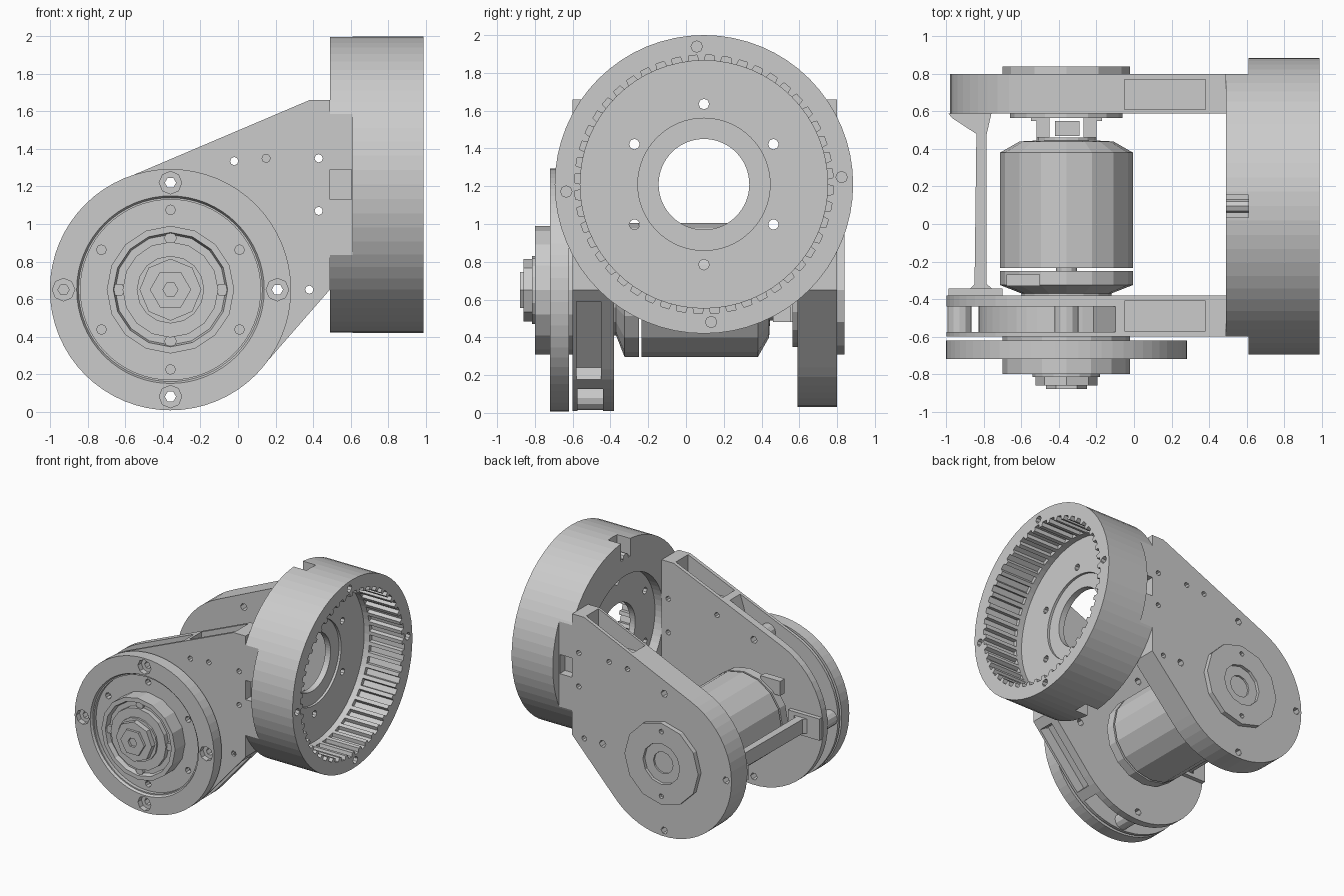
import bpy, bmesh
from math import sin, cos, pi, radians

if "Cube" in bpy.data.objects:
    bpy.data.objects.remove(bpy.data.objects["Cube"])

PX, PZ = -0.36, 0.65      # joint axis, runs along y
HY, HZ = 0.095, 1.21      # ring housing axis, runs along x


def place(axis, u, v, t):
    return {'x': (t, u, v), 'y': (u, t, v), 'z': (u, v, t)}[axis]


def finish(name, bm):
    bmesh.ops.remove_doubles(bm, verts=bm.verts, dist=1e-5)
    bmesh.ops.recalc_face_normals(bm, faces=bm.faces)
    me = bpy.data.meshes.new(name)
    bm.to_mesh(me)
    bm.free()
    ob = bpy.data.objects.new(name, me)
    bpy.context.collection.objects.link(ob)
    return ob


def prism(name, pts, axis, a, b):
    """Extrude a 2D outline along an axis from a to b."""
    bm = bmesh.new()
    lo = [bm.verts.new(place(axis, u, v, a)) for u, v in pts]
    hi = [bm.verts.new(place(axis, u, v, b)) for u, v in pts]
    bm.faces.new(lo)
    bm.faces.new(hi)
    n = len(pts)
    for i in range(n):
        j = (i + 1) % n
        bm.faces.new((lo[i], lo[j], hi[j], hi[i]))
    return finish(name, bm)


def lathe(name, prof, axis='y', c=(PX, PZ), n=48, phase=0.0):
    """Revolve a closed (radius, position) profile round an axis."""
    bm = bmesh.new()
    rings = [[bm.verts.new(place(axis, c[0] + r * cos(phase + 2 * pi * k / n),
                                 c[1] + r * sin(phase + 2 * pi * k / n), t))
              for k in range(n)] for r, t in prof]
    for i, ra in enumerate(rings):
        rb = rings[(i + 1) % len(rings)]
        if prof[i][0] == 0 and prof[(i + 1) % len(prof)][0] == 0:
            continue
        for k in range(n):
            m = (k + 1) % n
            bm.faces.new((ra[k], ra[m], rb[m], rb[k]))
    return finish(name, bm)


def disc(name, r, a, b, axis='y', c=(PX, PZ), n=48, phase=0.0):
    return prism(name, arc(c, r, phase, phase + 2 * pi * (n - 1) / n, n), axis, a, b)


def box(name, x0, x1, y0, y1, z0, z1):
    return prism(name, [(x0, y0), (x1, y0), (x1, y1), (x0, y1)], 'z', z0, z1)


def arc(c, r, a, b, n):
    return [(c[0] + r * cos(a + (b - a) * k / (n - 1)),
             c[1] + r * sin(a + (b - a) * k / (n - 1))) for k in range(n)]


def polar(c, r, deg):
    return (c[0] + r * cos(radians(deg)), c[1] + r * sin(radians(deg)))


def cut(ob, cutters):
    for c in cutters:
        m = ob.modifiers.new("cut", 'BOOLEAN')
        m.operation, m.solver, m.object = 'DIFFERENCE', 'EXACT', c
        c.hide_render = True
    bpy.context.view_layer.update()
    dg = bpy.context.evaluated_depsgraph_get()
    me = bpy.data.meshes.new_from_object(ob.evaluated_get(dg))
    ob.modifiers.clear()
    ob.data = me
    for c in cutters:
        bpy.data.objects.remove(c)


P, H = (PX, PZ), (HY, HZ)
HOLES = [(-0.02, 1.335), (0.43, 1.35), (0.43, 1.07), (0.38, 0.65)]
RIM = [polar(P, 0.57, a) for a in (0, 90, 180, 270)]


def arm(name, r, y0, y1, slot):
    outline = ([(0.49, 0.65), (0.49, 1.66), (0.38, 1.66)]
               + arc(P, r, radians(113), radians(318.8), 32))
    ob = prism(name, outline, 'y', y0, y1)
    cutters = [disc("hole", 0.022, y0 - .1, y1 + .1, c=h, n=8) for h in HOLES]
    cutters += [disc("hole", 0.03, y0 - .1, y1 + .1, c=h, n=6) for h in RIM]
    # cable pocket in the sloping top
    cutters.append(prism("pocket", [(-0.05, 1.8), (-0.05, 1.40), (0.38, 1.40), (0.38, 1.8)],
                         'y', *slot))
    return ob, cutters


# Back arm with its cover
ob, cs = arm("back_arm", 0.62, 0.59, 0.80, (0.61, 0.77))
cut(ob, cs + [disc("hole", 0.022, 0.75, 0.9, c=(0.15, 1.35), n=8)])
cover = lathe("back_cover", [(0.09, 0.78), (0.34, 0.78), (0.34, 0.84), (0.17, 0.84),
                             (0.17, 0.815), (0.09, 0.815)], n=12)
cut(cover, [disc("hole", 0.02, 0.81, 0.9, c=polar(P, 0.27, a), n=8) for a in (90, 270)])
disc("back_cover_socket", 0.1, 0.76, 0.79, n=6)
disc("back_inner_pad", 0.30, 0.565, 0.60, n=16)

# Front arm: two skins round a core, open at the rim
ob, cs = arm("front_arm", 0.64, -0.60, -0.38, (-0.57, -0.41))
a0, a1 = radians(72), radians(305)
cs.append(prism("rim_gap", arc(P, 0.85, a0, a1, 32) + arc(P, 0.47, a1, a0, 32),
                'y', -0.575, -0.44))
cs.append(prism("lower_pocket", [(0.10, 0.15), (0.47, 0.57), (0.36, 0.64), (0.01, 0.24)],
                'y', -0.58, -0.45))
cs.append(disc("hole", 0.022, -0.65, -0.55, c=(0.15, 1.35), n=8))
cut(ob, cs)
for h in RIM[1:]:
    lathe("rim_post", [(0.03, -0.58), (0.065, -0.58), (0.065, -0.43), (0.03, -0.43)], c=h, n=12)

# Front output disc with recessed face
ob = lathe("output_disc", [(0, -0.62), (0.643, -0.62), (0.643, -0.72), (0.50, -0.72),
                           (0.49, -0.70), (0.48, -0.70), (0.48, -0.67), (0, -0.67)], n=64)
cs = []
for h in RIM:
    cs += [disc("bore", 0.06, -0.75, -0.675, c=h, n=8), disc("hole", 0.03, -0.7, -0.6, c=h, n=6)]
cs += [disc("hole", 0.026, -0.75, -0.60, c=polar(P, 0.425, a), n=8)
       for a in range(30, 390, 60)]
cut(ob, cs)
lathe("output_drum", [(0, -0.60), (0.34, -0.60), (0.34, -0.80), (0.305, -0.80), (0.295, -0.76),
                      (0.255, -0.76), (0.255, -0.80), (0, -0.80)], n=16)
for a in (0, 90, 180, 270):
    disc("drum_bolt", 0.035, -0.785, -0.75, c=polar(P, 0.275, a), n=6)
disc("output_washer", 0.18, -0.815, -0.79, n=16)
disc("output_nut", 0.165, -0.86, -0.80, n=8)
lathe("output_screw", [(0, -0.82), (0.11, -0.82), (0.11, -0.88), (0.04, -0.88),
                       (0.04, -0.84), (0, -0.84)], n=6)

# Motor can, rotor flange and rear connector
lathe("motor_can", [(0, -0.235), (0.355, -0.235), (0.355, 0.38), (0.25, 0.44),
                    (0.16, 0.445), (0.16, 0.46), (0, 0.46)], n=16)
lathe("motor_flange", [(0, -0.25), (0.355, -0.25), (0.355, -0.325), (0.24, -0.37),
                       (0.24, -0.39), (0, -0.39)], n=16)
disc("motor_shaft", 0.055, -0.26, -0.22, n=12)
for x in (-0.52, -0.27):
    box("connector_leg", x, x + 0.07, 0.46, 0.59, 0.48, 0.84)
    box("connector_foot", x - 0.03 + (x > -.4) * .06, x + 0.04 + (x > -.4) * .06,
        0.55, 0.57, 0.48, 0.84)
box("connector_plug", -0.42, -0.29, 0.47, 0.55, 0.53, 0.80)
box("sensor_block", -0.68, -0.50, -0.33, -0.27, 0.88, 1.0)

# Cable strut between the arms, flared at the ends
prism("cable_strut", [(-0.99, 0.59), (-0.76, 0.59), (-0.785, 0.48), (-0.785, -0.32),
                      (-0.75, -0.35), (-0.75, -0.38), (-0.88, -0.38), (-0.88, -0.35),
                      (-0.85, -0.32), (-0.84, 0.48), (-0.97, 0.565)], 'z', 0.59, 0.71)
box("strut_foot", -0.99, -0.70, -0.39, -0.345, 0.56, 0.74)

# Ring housing: stepped cup with an internally toothed bore
ob = lathe("ring_housing", [(0.24, 0.57), (0.50, 0.57), (0.50, 0.49), (0.79, 0.49), (0.79, 0.99),
                            (0.655, 0.99), (0.655, 0.64), (0.35, 0.64), (0.35, 0.62),
                            (0.24, 0.62)], 'x', H, 64)
teeth, N = [], 48
for k in range(N):
    for f, r in ((0, 0.645), (0.3, 0.645), (0.4, 0.685), (0.9, 0.685)):
        teeth.append(polar(H, r, 360 * (k + f) / N))
cs = [prism("teeth", teeth, 'x', 0.69, 1.1)]
cs += [box("flat", 0.4, 0.61, -1.2, -0.60, 0.2, 2.2), box("flat", 0.4, 0.61, 0.80, 1.4, 0.2, 2.2)]
cs += [disc("hole", 0.03, 0.8, 1.1, 'x', polar(H, 0.73, a), 8) for a in (3, 93, 183, 273)]
cs += [disc("hole", 0.028, 0.4, 1.1, 'x', polar(H, 0.425, a), 8) for a in range(30, 390, 60)]
# cable notches on the four sides of the back edge
cs += [box("notch", 0.4, 0.61, HY - 0.06, HY + 0.06, 1.85, 2.1),
       box("notch", 0.4, 0.61, HY - 0.06, HY + 0.06, 0.3, 0.57),
       box("notch", 0.4, 0.605, -0.7, -0.53, 1.13, 1.29),
       box("notch", 0.4, 0.605, 0.73, 0.9, 1.13, 1.29)]
cut(ob, cs)
for z in (1.86, 0.52):
    disc("notch_pin", 0.035, 0.49, 0.61, 'x', (HY, z), 8)
